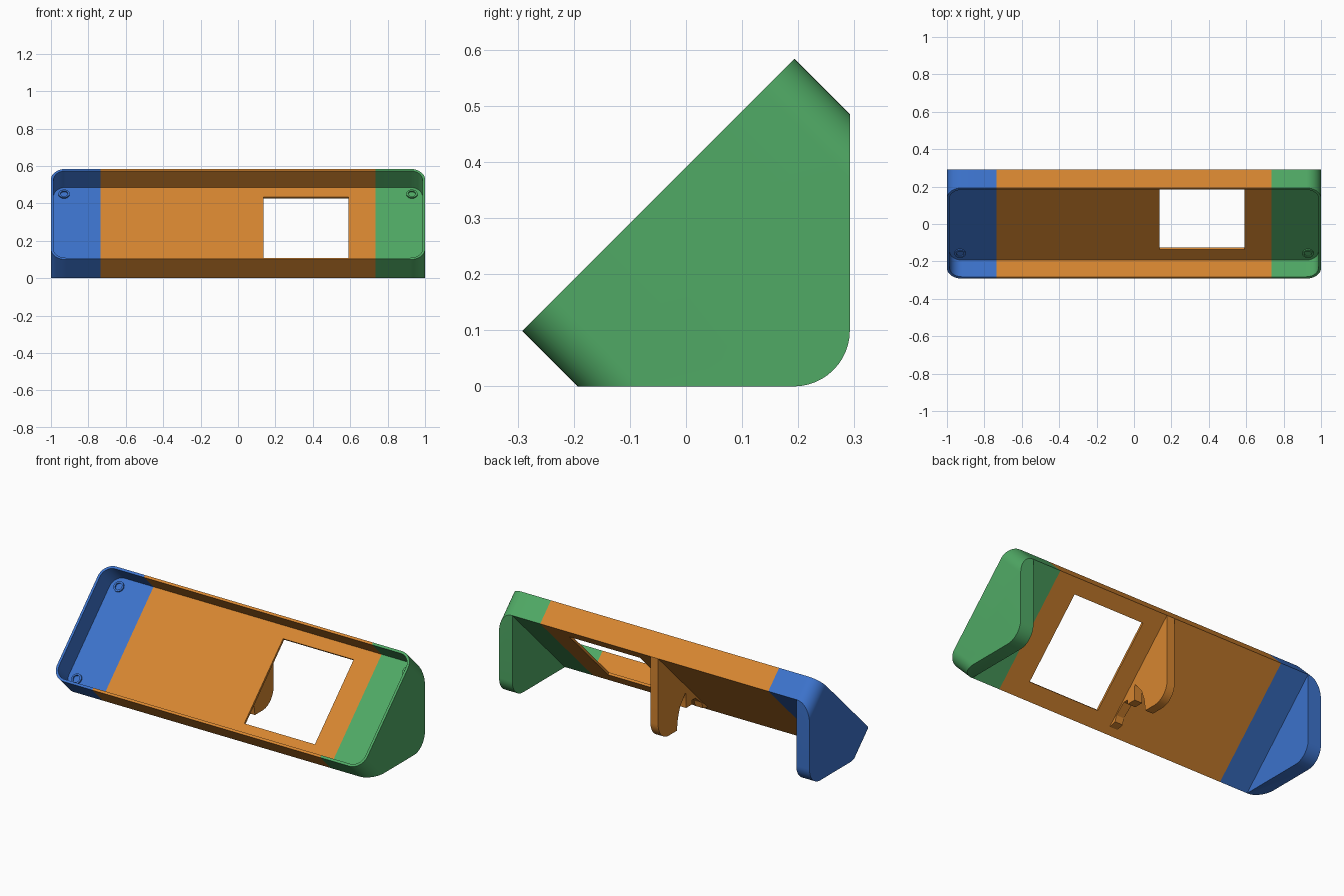
import bpy, bmesh
from math import sin, cos, pi, sqrt
from mathutils import Vector, Matrix

if "Cube" in bpy.data.objects:
    bpy.data.objects.remove(bpy.data.objects["Cube"])

L, D, R, T = 0.686, 0.14, 0.08, 0.014      # tray length, depth, corner radius, wall
SPLIT = 0.735                              # x where end pieces meet the middle
H = sqrt(0.5)
Y1 = (L + D) * H / 2                       # half depth of the whole model
YB = -Y1 + D * H                           # lower back corner of the tray
ZB = L * H                                 # upper back corner height
# tilted frame: x, up the slope, outward normal; origin mid back face
ORIGIN = Vector((0, (YB + Y1) / 2, ZB / 2))
U, N = Vector((0, H, H)), Vector((0, -H, H))


def tilted(a, b, c):
    return ORIGIN + Vector((a, 0, 0)) + U * b + N * c


def side(y, z, x):
    return Vector((x, y, z))


def material(name, col):
    m = bpy.data.materials.new(name)
    m.diffuse_color = (*col, 1)
    m.use_nodes = True
    m.node_tree.nodes["Principled BSDF"].inputs["Base Color"].default_value = m.diffuse_color
    return m


ORANGE = material("orange", (0.68, 0.24, 0.03))
BLUE = material("blue", (0.045, 0.17, 0.60))
GREEN = material("green", (0.08, 0.40, 0.13))


def prism(name, pts, d0, d1, frame, mat=None):
    bm = bmesh.new()
    lo = [bm.verts.new(frame(a, b, d0)) for a, b in pts]
    hi = [bm.verts.new(frame(a, b, d1)) for a, b in pts]
    bm.faces.new(lo)
    bm.faces.new(hi)
    n = len(pts)
    for i in range(n):
        j = (i + 1) % n
        bm.faces.new((lo[i], lo[j], hi[j], hi[i]))
    bmesh.ops.recalc_face_normals(bm, faces=bm.faces)
    me = bpy.data.meshes.new(name)
    bm.to_mesh(me)
    bm.free()
    ob = bpy.data.objects.new(name, me)
    bpy.context.collection.objects.link(ob)
    if mat:
        me.materials.append(mat)
    return ob


def boolean(ob, cutter, op):
    mod = ob.modifiers.new("bool", 'BOOLEAN')
    mod.operation, mod.object, mod.solver = op, cutter, 'EXACT'
    dg = bpy.context.evaluated_depsgraph_get()
    me = bpy.data.meshes.new_from_object(ob.evaluated_get(dg))
    ob.modifiers.clear()
    ob.data = me
    bpy.data.objects.remove(cutter)


def arc(cx, cy, r, a0, a1, n=12):
    return [(cx + r * cos(a0 + (a1 - a0) * i / n), cy + r * sin(a0 + (a1 - a0) * i / n))
            for i in range(n + 1)]


def rounded(hx, hy, r):
    pts = []
    for k, (sx, sy) in enumerate(((1, 1), (-1, 1), (-1, -1), (1, -1))):
        pts += arc(sx * (hx - r), sy * (hy - r), r, k * pi / 2, (k + 1) * pi / 2)
    return pts


def rect(x0, x1, y0, y1):
    return [(x0, y0), (x1, y0), (x1, y1), (x0, y1)]


def smooth(ob):
    bpy.ops.object.select_all(action='DESELECT')
    ob.select_set(True)
    bpy.context.view_layer.objects.active = ob
    bpy.ops.object.shade_smooth_by_angle(angle=0.5)


def tray_piece(name, x0, x1, mat):
    ob = prism(name, rounded(1, L / 2, R), 0, D, tilted, mat)
    boolean(ob, prism("hollow", rounded(1 - T, L / 2 - T, R - T), T, D + 0.1, tilted), 'DIFFERENCE')
    boolean(ob, prism("slice", rect(x0, x1, -1, 1), -1, 1, tilted), 'INTERSECT')
    return ob


# middle tray with its window
mid = tray_piece("middle_tray", -SPLIT, SPLIT, ORANGE)
boolean(mid, prism("window", rect(0.135, 0.59, -0.247, 0.258), -0.1, 0.1, tilted), 'DIFFERENCE')
smooth(mid)

# rounded rear bottom corner shared by feet and rib
heel = arc(Y1 - 0.1, 0.1, 0.1, 0, -pi / 2)

for label, s, mat in (("left", -1, BLUE), ("right", 1, GREEN)):
    # end section of the tray
    x0, x1 = sorted((s * SPLIT, s * 1.1))
    smooth(tray_piece(label + "_tray_end", x0, x1, mat))
    # triangular foot, clipped to the tray's rounded outline
    foot = prism(label + "_foot", [(Y1, ZB)] + heel + [(YB, 0)], s * 0.915, s * 1.1, side, mat)
    boolean(foot, prism("outline", rounded(1, L / 2, R), -0.8, 0.2, tilted), 'INTERSECT')
    smooth(foot)
    # screw rings on the tray floor
    for end, v in (("lower", -1), ("upper", 1)):
        cx, cy = s * 0.93, v * 0.275
        ring = prism(f"{label}_{end}_screw_ring", arc(cx, cy, 0.03, 0, 2 * pi, 24)[:-1],
                     T - 0.004, T + 0.008, tilted, mat)
        boolean(ring, prism("bore", arc(cx, cy, 0.02, 0, 2 * pi, 24)[:-1],
                            -0.1, 0.1, tilted), 'DIFFERENCE')
        smooth(ring)

# centre rib with cable notch and hook
rib = [(Y1, ZB)] + heel + [(0.12, 0), (0.11, 0.07), (0.09, 0.13), (0.04, 0.19), (0.035, 0.18),
                           (0.035, 0.10), (-0.02, 0.10), (-0.02, 0.125), (-0.05, 0.125),
                           (-0.11, 0.075), (-0.12, 0.04), (-0.135, 0.035), (YB + 0.03, 0.03)]
smooth(prism("centre_rib", rib, -0.025, 0.025, side, ORANGE))
